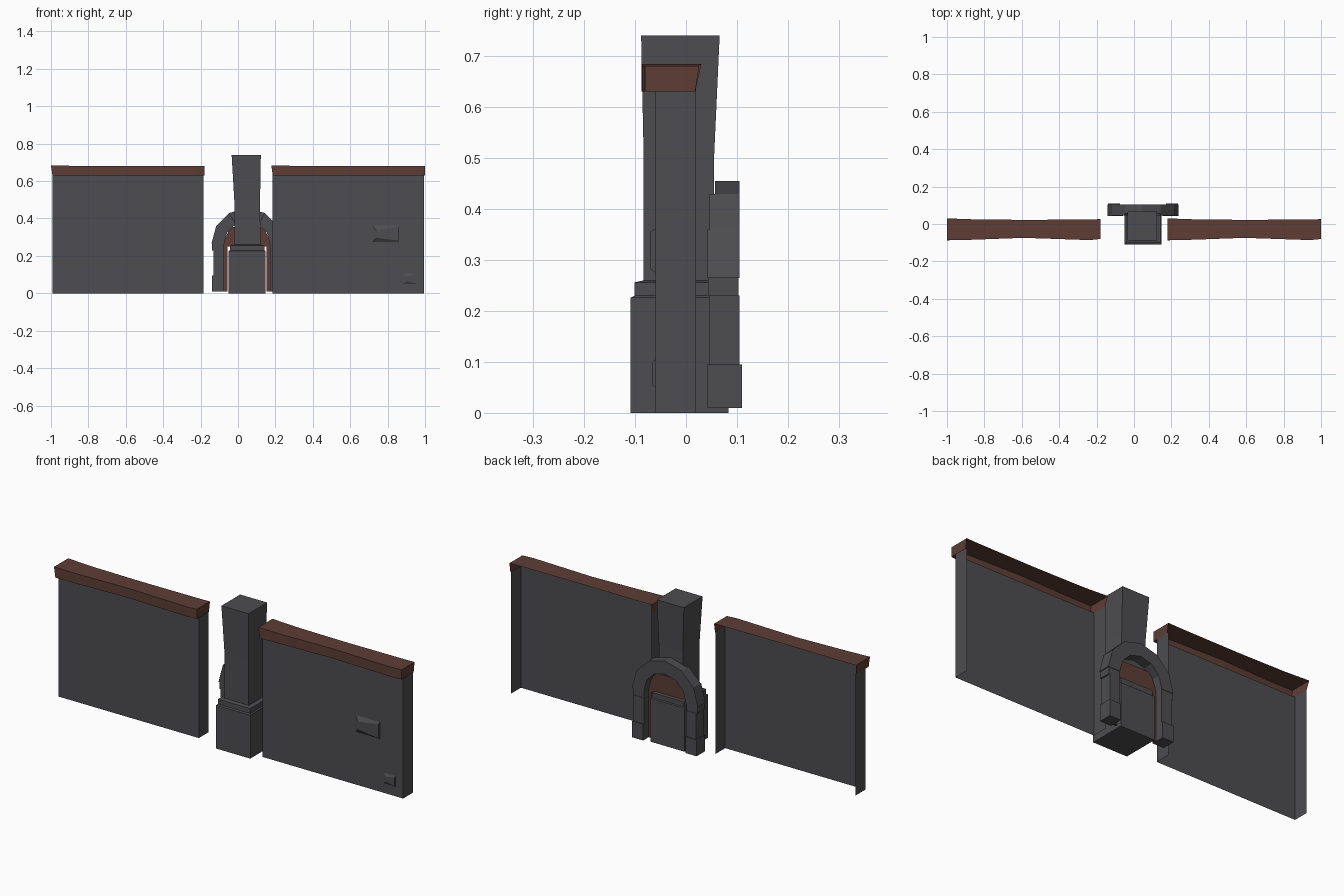
import bpy, math

if "Cube" in bpy.data.objects:
    bpy.data.objects.remove(bpy.data.objects["Cube"])


def material(name, rgb):
    m = bpy.data.materials.new(name)
    m.diffuse_color = (*rgb, 1)
    m.use_nodes = True
    m.node_tree.nodes["Principled BSDF"].inputs["Base Color"].default_value = m.diffuse_color
    return m


STONE = material("dark stone", (0.075, 0.075, 0.081))
BROWN = material("brown trim", (0.110, 0.047, 0.036))


def make(name, verts, faces, mat):
    me = bpy.data.meshes.new(name)
    me.from_pydata(verts, [], faces)
    me.materials.append(mat)
    me.update()
    ob = bpy.data.objects.new(name, me)
    bpy.context.collection.objects.link(ob)
    return ob


def prism(name, outline, y0, y1, mat):
    """Extrude an (x, z) outline from y0 to y1."""
    n = len(outline)
    verts = [(x, y0, z) for x, z in outline] + [(x, y1, z) for x, z in outline]
    faces = [tuple(range(n)), tuple(range(2 * n - 1, n - 1, -1))]
    faces += [(i, i + n, (i + 1) % n + n, (i + 1) % n) for i in range(n)]
    return make(name, verts, faces, mat)


def loft(name, rings, mat):
    """Join rectangular rings (x0, x1, y0, y1, z) into a closed tower."""
    verts, faces = [], [(3, 2, 1, 0)]
    for x0, x1, y0, y1, z in rings:
        verts += [(x0, y0, z), (x1, y0, z), (x1, y1, z), (x0, y1, z)]
    for r in range(len(rings) - 1):
        a = 4 * r
        faces += [(a + i, a + (i + 1) % 4, a + 4 + (i + 1) % 4, a + 4 + i) for i in range(4)]
    t = 4 * (len(rings) - 1)
    faces.append((t, t + 1, t + 2, t + 3))
    return make(name, verts, faces, mat)


def wall(side, x0, x1):
    # Shell with a front and two ends, open at the back and below
    yf, yb, h = -0.06, 0.02, 0.635
    path = [(x0, yb), (x0, yf), (x1, yf), (x1, yb)]
    verts = [(x, y, z) for z in (0, h) for x, y in path]
    make(side + "_wall", verts, [(i, i + 1, i + 5, i + 4) for i in range(3)], STONE)


def coping(side, x0, x1):
    # Slightly bowed cap: lip, front, top and ends, open at the back
    verts, faces = [], []
    stations = [(0, -0.087, 0.03, 0.684), (0.17, -0.084, 0.025, 0.681),
                (0.5, -0.074, 0.022, 0.68), (0.93, -0.086, 0.024, 0.68),
                (1, -0.08, 0.026, 0.68)]
    for t, yf, yb, top in stations:
        x = x0 + (x1 - x0) * t
        inset = 0.008 if t == 0 else 0
        verts += [(x + inset, -0.06, 0.63), (x + inset, yf, 0.63),
                  (x, yf, top), (x, yb, top), (x + inset, 0.018, 0.63)]
    for s in range(len(stations) - 1):
        a = 5 * s
        faces += [(a + i, a + i + 5, a + i + 6, a + i + 1) for i in range(3)]
    last = 5 * (len(stations) - 1)
    faces += [(0, 1, 2, 3, 4), tuple(last + i for i in (4, 3, 2, 1, 0))]
    make(side + "_coping", verts, faces, BROWN)


def raised_brick(name, x0, x1, z0, z1, lift):
    # Weathered brick: its front narrows toward the left
    h = z1 - z0
    verts = [(x0, -0.06, z0), (x1, -0.06, z0), (x1, -0.06, z1), (x0, -0.06, z1),
             (x0 + 0.02, -0.06 - lift, z0 + 0.25 * h), (x1, -0.06 - lift, z0 + 0.08 * h),
             (x1, -0.06 - lift, z1 - 0.08 * h), (x0 + 0.02, -0.06 - lift, z1 - 0.3 * h)]
    make(name, verts, [(4, 5, 6, 7), (0, 1, 5, 4), (1, 2, 6, 5), (2, 3, 7, 6), (3, 0, 4, 7)], STONE)


# Walls and brown copings
wall("left", -0.992, -0.184)
wall("right", 0.184, 0.994)
coping("left", -1.0, -0.18)
coping("right", 0.178, 1.0)
raised_brick("large_raised_brick", 0.72, 0.86, 0.275, 0.362, 0.01)
raised_brick("small_raised_brick", 0.88, 0.95, 0.05, 0.105, 0.006)

# Central pillar: plinth, step and flared shaft
loft("pillar", [(-0.05, 0.147, -0.109, 0.083, 0), (-0.05, 0.147, -0.109, 0.083, 0.226),
                (-0.044, 0.141, -0.101, 0.078, 0.23), (-0.044, 0.141, -0.101, 0.078, 0.256),
                (-0.02, 0.12, -0.083, 0.055, 0.26), (-0.02, 0.118, -0.083, 0.055, 0.5),
                (-0.034, 0.122, -0.088, 0.066, 0.74)], STONE)

# Arch of separate blocks behind the pillar
CX, SPRING = 0.048, 0.265
for s, side in ((-1, "left"), (1, "right")):
    for k, (inner, outer, z0, z1, y0, y1) in enumerate([
            (0.122, 0.186, 0.01, 0.095, 0.042, 0.11),
            (0.122, 0.180, 0.095, 0.23, 0.046, 0.105),
            (0.122, 0.186, 0.23, SPRING, 0.043, 0.103)]):
        prism(f"{side}_jamb_block_{k}",
              [(CX + s * inner, z0), (CX + s * outer, z0), (CX + s * outer, z1), (CX + s * inner, z1)],
              y0, y1, STONE)
    for k, y0 in enumerate((0.042, 0.046, 0.057)):
        a, b = math.radians(30 * k), math.radians(30 * k + 30)
        prism(f"{side}_arch_block_{k}",
              [(CX + s * r * math.cos(t), SPRING + r * math.sin(t))
               for r, t in ((0.122, a), (0.19, a), (0.19, b), (0.122, b))],
              y0, 0.105, STONE)

# Brown door frame inside the arch
for s, side in ((-1, "left"), (1, "right")):
    prism(side + "_frame_post",
          [(CX + s * x, z) for x, z in ((0.105, 0.01), (0.124, 0.01), (0.124, 0.27), (0.105, 0.27))],
          0.056, 0.064, BROWN)
prism("frame_head", [(CX + x, z) for x, z in ((-0.124, 0.25), (0.124, 0.25), (0.124, 0.27),
                                             (0.09, 0.355), (-0.09, 0.355), (-0.124, 0.27))],
      0.056, 0.064, BROWN)
